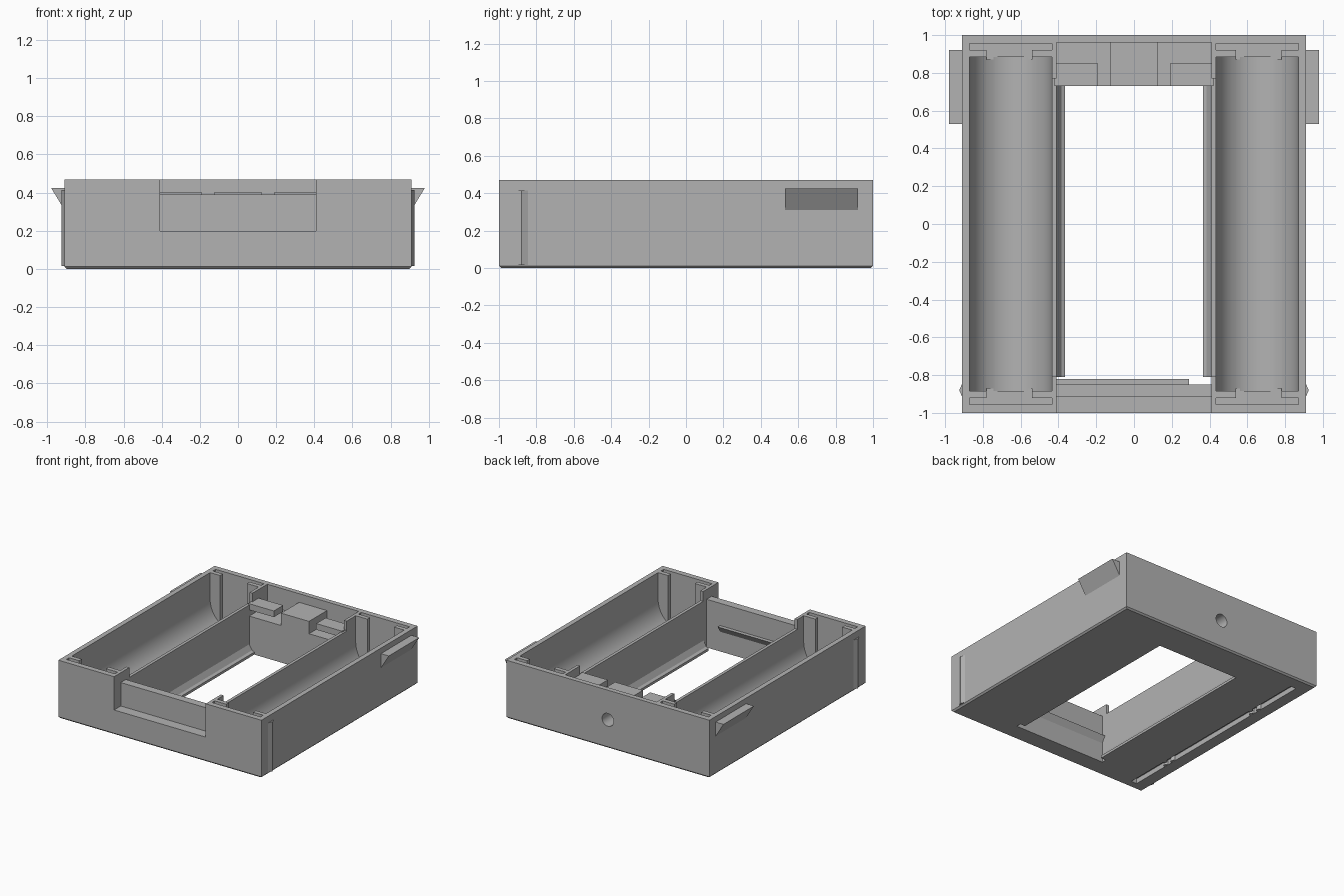
import bpy, bmesh, math
from mathutils import Matrix, Vector

old = bpy.data.objects.get("Cube")
if old:
    bpy.data.objects.remove(old, do_unlink=True)

grey = bpy.data.materials.new("plain grey")
grey.use_nodes = True
COLOUR = (0.45, 0.45, 0.45, 1)
grey.diffuse_color = COLOUR
grey.node_tree.nodes["Principled BSDF"].inputs["Base Color"].default_value = COLOUR


def finish(name, bm):
    bmesh.ops.recalc_face_normals(bm, faces=bm.faces)
    mesh = bpy.data.meshes.new(name)
    bm.to_mesh(mesh)
    bm.free()
    mesh.materials.append(grey)
    ob = bpy.data.objects.new(name, mesh)
    bpy.context.collection.objects.link(ob)
    return ob


def box(name, x, y, z):
    bm = bmesh.new()
    size = Vector((x[1] - x[0], y[1] - y[0], z[1] - z[0]))
    mid = Vector((x[0] + x[1], y[0] + y[1], z[0] + z[1])) / 2
    bmesh.ops.create_cube(bm, size=1, matrix=Matrix.Translation(mid) @ Matrix.Diagonal((*size, 1)))
    return finish(name, bm)


def prism(name, points, axis, start, end):
    """Extrude a closed profile along x, y or z; points use the other two axes in order."""
    bm = bmesh.new()
    verts = []
    for p in points:
        co = list(p)
        co.insert("xyz".index(axis), start)
        verts.append(bm.verts.new(co))
    face = bm.faces.new(verts)
    out = bmesh.ops.extrude_face_region(bm, geom=[face], use_keep_orig=True)
    shift = Vector([end - start if a == axis else 0 for a in "xyz"])
    bmesh.ops.translate(bm, vec=shift, verts=[v for v in out["geom"] if isinstance(v, bmesh.types.BMVert)])
    return finish(name, bm)


def mirrored(x, s):
    return tuple(sorted((x[0] * s, x[1] * s)))


def cut(target, cutter):
    cutter.hide_render = True
    mod = target.modifiers.new("cut", "BOOLEAN")
    mod.operation, mod.solver, mod.object = "DIFFERENCE", "EXACT", cutter
    bpy.context.view_layer.objects.active = target
    bpy.ops.object.modifier_apply(modifier=mod.name)
    bpy.data.objects.remove(cutter, do_unlink=True)


# Outer case with a small chamfer round the base
W, H, UP = 0.91, 0.47, 0.8
case = box("case", (-W, W), (-1, 1), (0, H))
bm = bmesh.new()
bm.from_mesh(case.data)
base_edges = [e for e in bm.edges if all(v.co.z < 0.01 for v in e.verts)]
bmesh.ops.bevel(bm, geom=base_edges, offset=0.012, segments=1, affect="EDGES")
bm.to_mesh(case.data)
bm.free()

# Central opening, front finger notch and lowered back deck
MID = (-0.41, 0.41)
cut(case, box("opening", MID, (-0.85, 0.73), (-0.1, UP)))
cut(case, box("notch", MID, (-1.1, -0.915), (0.2, UP)))
cut(case, box("notch_top", MID, (-0.95, -0.8), (0.39, UP)))
cut(case, box("deck", MID, (0.7, 0.96), (0.3, UP)))

# Round-bottomed cell troughs with contact slots at both ends
R, CX, CZ = 0.2175, 0.6525, 0.2575
for s in (-1, 1):
    arc = [(s * CX + R * math.cos(a), CZ + R * math.sin(a))
           for a in (math.pi * (1 + i / 24) for i in range(25))]
    profile = [(s * CX - R, UP)] + arc + [(s * CX + R, UP)]
    cut(case, prism("trough", profile, "y", -0.885, 0.885))
    cut(case, box("wall_top", mirrored((0.38, 0.5), s), (-0.805, 0.77), (0.39, UP)))
    for e in (-1, 1):
        cut(case, box("slot", mirrored((0.435, 0.87), s), mirrored((0.92, 0.955), e), (0.06, UP)))
        cut(case, box("window", mirrored((0.54, 0.78), s), mirrored((0.87, 0.93), e), (0.06, UP)))

# Blind round hole in the back
bm = bmesh.new()
bmesh.ops.create_cone(bm, cap_ends=True, segments=32, radius1=0.052, radius2=0.052, depth=0.3,
                      matrix=Matrix.Translation((0, 1, 0.23)) @ Matrix.Rotation(math.pi / 2, 4, "X"))
cut(case, finish("hole", bm))

# Wire groove under the base with pinch teeth
cut(case, box("groove", (-0.805, -0.755), (-0.93, 0.89), (-0.1, 0.04)))
for y in (-0.55, 0.43):
    for dx, dy in ((-0.028, 0.04), (0.028, 0), (-0.028, -0.04)):
        bm = bmesh.new()
        bmesh.ops.create_cone(bm, cap_ends=True, segments=16, radius1=0.022, radius2=0.022, depth=0.045,
                              matrix=Matrix.Translation((-0.78 + dx, y + dy, 0.0235)))
        finish("groove_tooth", bm)

# Back deck block and shelves
box("deck_block", (-0.125, 0.125), (0.73, 0.965), (0.29, 0.4))
for s in (-1, 1):
    box("deck_shelf", mirrored((0.19, 0.42), s), (0.73, 0.85), (0.35, 0.4))
    # Rails along the bottom of the opening
    rail = [(s * x, z) for x, z in ((0.415, 0), (0.365, 0), (0.365, 0.02), (0.385, 0.03), (0.415, 0.08))]
    prism("opening_rail", rail, "y", -0.81, 0.735)
    # Side clips and vertical ribs
    clip = [(s * x, z) for x, z in ((0.9, 0.425), (0.98, 0.425), (0.91, 0.31), (0.9, 0.31))]
    prism("side_clip", clip, "y", 0.53, 0.92)
    rib = [(s * x, y) for x, y in ((0.9, -0.915), (0.91, -0.915), (0.925, -0.88), (0.91, -0.845), (0.9, -0.845))]
    prism("side_rib", rib, "z", 0.015, 0.415)

# Wedge ledge inside the front wall
prism("front_ledge", [(-0.86, 0.21), (-0.82, 0.21), (-0.85, 0.16), (-0.86, 0.16)], "x", -0.41, 0.29)

# Smooth the curved faces and keep the corners sharp
bpy.context.view_layer.update()
for ob in list(bpy.context.scene.objects):
    if ob.type == "MESH" and grey.name in ob.data.materials:
        ob.select_set(True)
bpy.context.view_layer.objects.active = case
bpy.ops.object.shade_smooth_by_angle(angle=math.radians(25))
